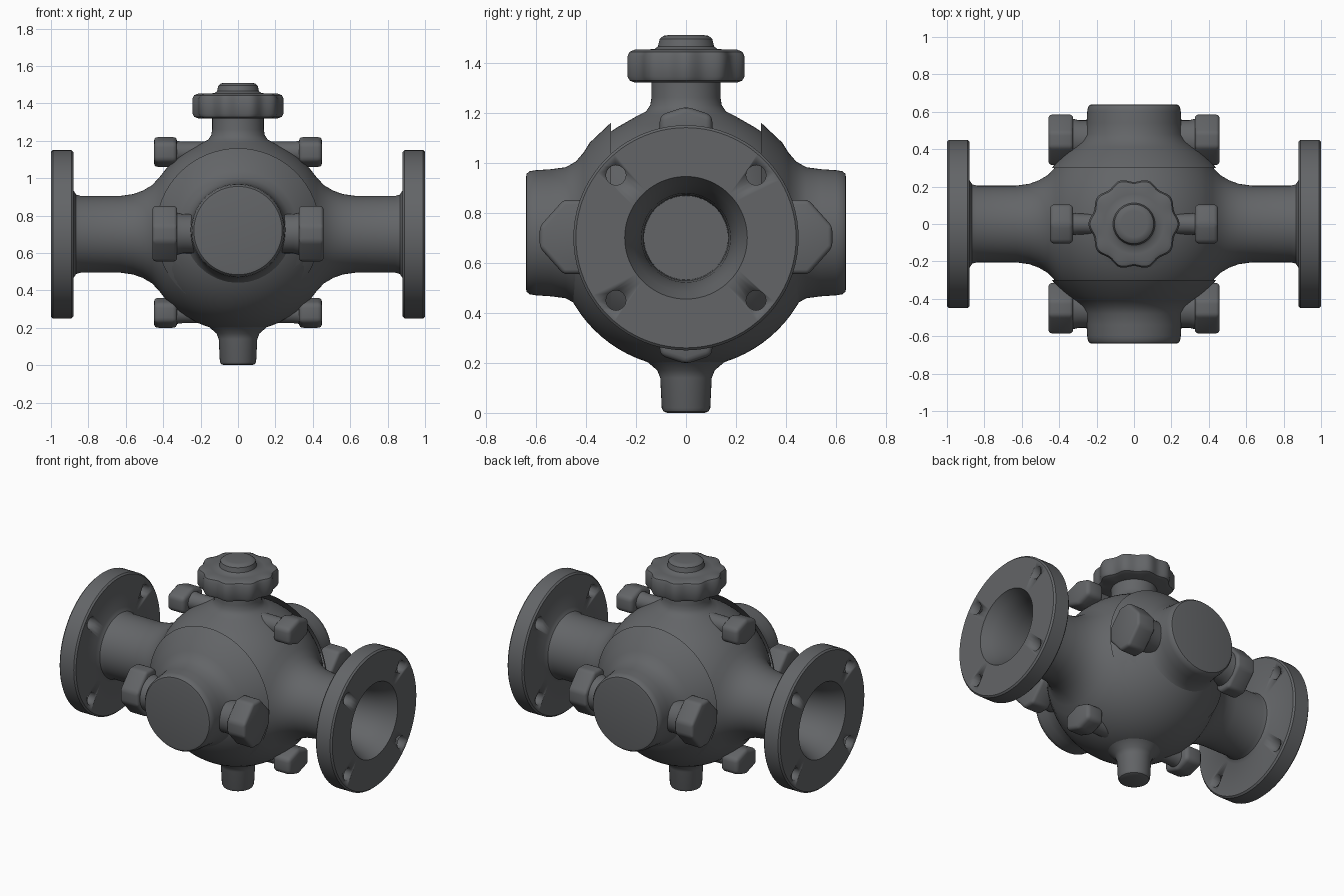
import bpy, bmesh, math
from mathutils import Vector, Matrix

if "Cube" in bpy.data.objects:
    bpy.data.objects.remove(bpy.data.objects["Cube"])

C = 0.70  # height of the body centre
iron = bpy.data.materials.new("dark grey iron")
iron.diffuse_color = (0.125, 0.13, 0.137, 1)
iron.use_nodes = True
iron.node_tree.nodes["Principled BSDF"].inputs["Base Color"].default_value = iron.diffuse_color


def finish(name, bm, angle=35):
    bmesh.ops.recalc_face_normals(bm, faces=bm.faces)
    me = bpy.data.meshes.new(name)
    bm.to_mesh(me)
    bm.free()
    me.materials.append(iron)
    ob = bpy.data.objects.new(name, me)
    bpy.context.collection.objects.link(ob)
    bpy.ops.object.select_all(action='DESELECT')
    ob.select_set(True)
    bpy.context.view_layer.objects.active = ob
    bpy.ops.object.shade_smooth_by_angle(angle=math.radians(angle))
    return ob


def lathe(name, profile, axis=(0, 0, 1), centre=(0, 0, 0), seg=64, wave=None):
    """Revolve (distance along axis, radius) points around an axis."""
    rot = Vector((0, 0, 1)).rotation_difference(Vector(axis)).to_matrix().to_4x4()
    m = Matrix.Translation(centre) @ rot
    bm = bmesh.new()
    rings = []
    for h, r in profile:
        if r == 0:
            rings.append([bm.verts.new(m @ Vector((0, 0, h)))] * seg)
            continue
        ring = []
        for i in range(seg):
            a = 2 * math.pi * i / seg
            q = r * wave(a, r) if wave else r
            ring.append(bm.verts.new(m @ Vector((q * math.cos(a), q * math.sin(a), h))))
        rings.append(ring)
    for a, b in zip(rings, rings[1:]):
        for i in range(seg):
            j = (i + 1) % seg
            vs = list(dict.fromkeys((a[i], a[j], b[j], b[i])))
            if len(vs) > 2:
                bm.faces.new(vs)
    return finish(name, bm)


# Spherical body, pipes, flanges and blind bores as one turned shape
R = 0.52
half = [(R * math.sin(math.radians(a)), R * math.cos(math.radians(a))) for a in range(0, 49, 4)]
half += [(0.42, 0.305), (0.46, 0.262), (0.51, 0.233), (0.56, 0.215), (0.63, 0.205),
         (0.84, 0.205), (0.865, 0.212), (0.88, 0.235), (0.88, 0.44), (0.89, 0.45),
         (0.99, 0.45), (1.0, 0.44), (1.0, 0.245), (0.985, 0.238), (0.94, 0.215),
         (0.88, 0.193), (0.80, 0.178), (0.70, 0.171), (0.60, 0.168), (0.60, 0)]
profile = [(-x, r) for x, r in reversed(half[1:])] + half
body = lathe("valve_body", profile, (1, 0, 0), (0, 0, C), 80)

# Bolt holes through both flanges
bm = bmesh.new()
for sx in (-1, 1):
    for y in (-0.28, 0.28):
        for z in (-0.25, 0.25):
            m = Matrix.Translation((sx * 0.94, y, C + z)) @ Matrix.Rotation(math.pi / 2, 4, 'Y')
            bmesh.ops.create_cone(bm, cap_ends=True, segments=16, radius1=0.04,
                                  radius2=0.04, depth=0.2, matrix=m)
cutter = finish("bolt_hole_cutter", bm)
cutter.hide_render = True
bpy.context.view_layer.objects.active = body
mod = body.modifiers.new("bolt_holes", 'BOOLEAN')
mod.operation = 'DIFFERENCE'
mod.solver = 'EXACT'
mod.object = cutter
bpy.ops.object.modifier_apply(modifier=mod.name)
bpy.data.objects.remove(cutter)

# Blind side ports, front and back
port = [(0.30, 0.44), (0.385, 0.36), (0.41, 0.32), (0.44, 0.285), (0.48, 0.262), (0.54, 0.254),
        (0.60, 0.25), (0.625, 0.246), (0.637, 0.236), (0.64, 0.22), (0.64, 0)]
lathe("front_port", port, (0, -1, 0), (0, 0, C + 0.02))
lathe("back_port", port, (0, 1, 0), (0, 0, C + 0.02))

# Drain stub below
lathe("drain_stub", [(0, 0), (0, 0.075), (0.006, 0.09), (0.02, 0.097), (0.14, 0.103),
                     (0.17, 0.115), (0.20, 0.15), (0.24, 0.2)], seg=40)

# Neck and scalloped handwheel
lathe("neck", [(1.15, 0.26), (1.19, 0.19), (1.205, 0.16), (1.23, 0.143), (1.26, 0.138),
               (1.34, 0.138), (1.34, 0)], seg=48)
lathe("handwheel", [(1.32, 0), (1.32, 0.205), (1.328, 0.225), (1.345, 0.234), (1.425, 0.234),
                    (1.443, 0.226), (1.452, 0.205), (1.452, 0.16), (1.455, 0.125),
                    (1.465, 0.112), (1.495, 0.105), (1.507, 0.09), (1.51, 0.07), (1.51, 0)],
      seg=120, wave=lambda a, r: 1 + (0.04 * math.cos(10 * a) if r > 0.19 else 0))


# Lug bolts lying along x: polygon head plus a round stem running into the body
def lug(name, outline, x0, x1, centre, sx, stem_r, bevel):
    bm = bmesh.new()
    vs = [bm.verts.new((sx * x0, centre[0] + y, centre[1] + z)) for y, z in outline]
    face = bm.faces.new(vs)
    ext = bmesh.ops.extrude_face_region(bm, geom=[face])
    bmesh.ops.translate(bm, vec=(sx * (x1 - x0), 0, 0),
                        verts=[v for v in ext['geom'] if isinstance(v, bmesh.types.BMVert)])
    bmesh.ops.recalc_face_normals(bm, faces=bm.faces)
    bmesh.ops.bevel(bm, geom=bm.edges[:], offset=bevel, segments=3, profile=0.5, affect='EDGES')
    finish(name + "_head", bm, 40)
    lathe(name + "_stem", [(0.12, 0), (0.12, stem_r), (x0 - 0.03, stem_r),
                           (x0 + 0.02, stem_r * 1.12), (x0 + 0.02, 0)],
          (sx, 0, 0), (0, centre[0], centre[1]), 32)


big = [(0.135, -0.042), (0.135, 0.042), (0.04, 0.148), (-0.04, 0.148),
       (-0.135, 0.042), (-0.135, -0.042), (-0.04, -0.148), (0.04, -0.148)]
small = [(0.0, 0.085), (0.105, 0.05), (0.105, -0.05), (0.0, -0.085), (-0.105, -0.05), (-0.105, 0.05)]
for sx, side in ((-1, "left"), (1, "right")):
    for s, a, b in ((-1, "front", "lower"), (1, "back", "upper")):
        lug(f"{side}_{a}_lug", big, 0.325, 0.457, (s * 0.45, C + 0.003), sx, 0.105, 0.018)
        lug(f"{side}_{b}_lug", small, 0.325, 0.45, (0, C + 0.01 + s * 0.43), sx, 0.055, 0.025)
